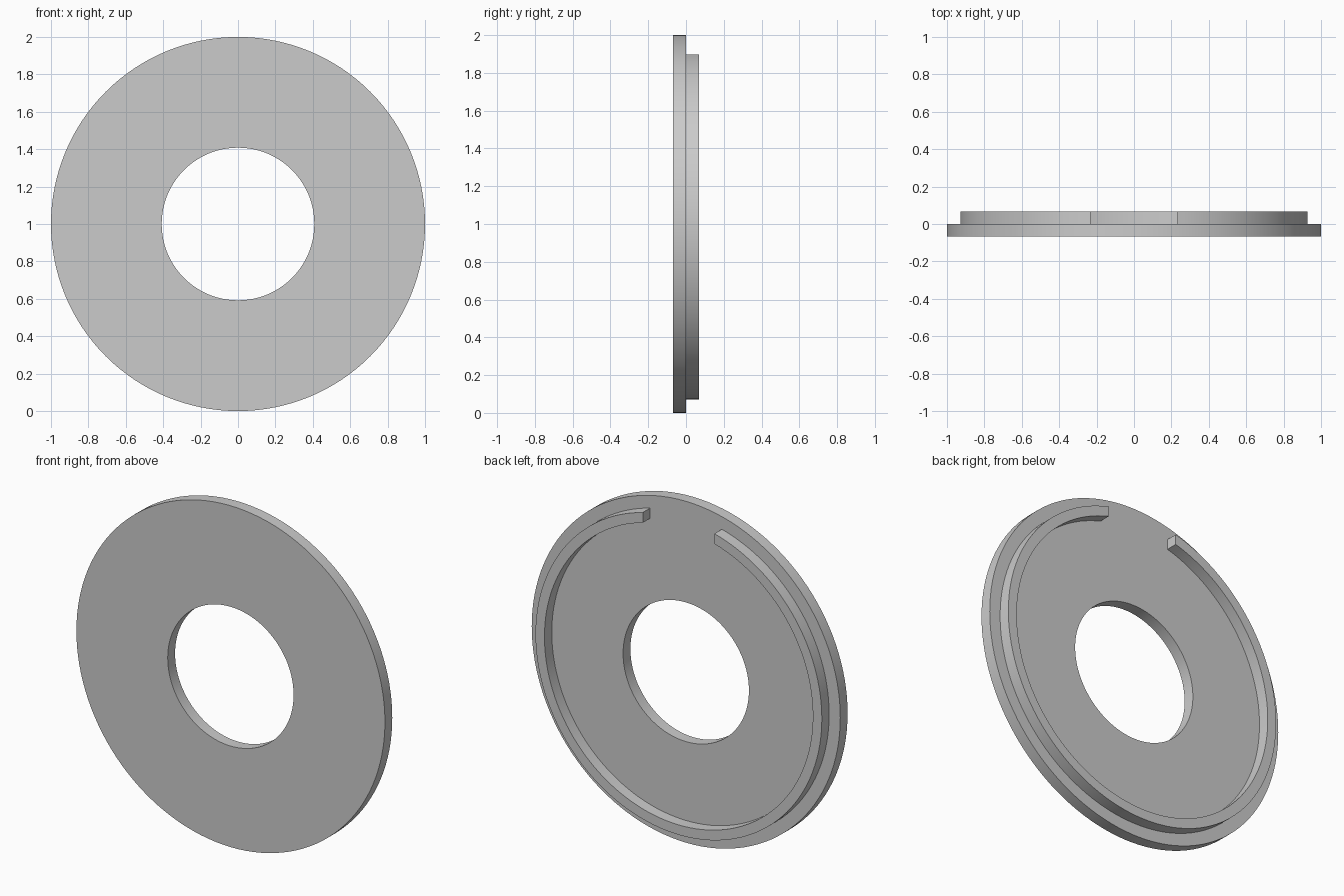
import bpy
import bmesh
import math

cube = bpy.data.objects.get("Cube")
if cube:
    bpy.data.objects.remove(cube, do_unlink=True)

# Single plain grey
grey = bpy.data.materials.new("plain grey")
grey.use_nodes = True
colour = (0.6, 0.6, 0.6, 1.0)
grey.diffuse_color = colour
grey.node_tree.nodes["Principled BSDF"].inputs["Base Color"].default_value = colour

CENTRE_Z = 1.0
STEPS = 128


def swept_ring(name, inner, outer, y0, y1, gap_half=0.0):
    """Rectangular section swept around the y axis; an opening at the top has upright ends."""
    closed = gap_half == 0
    count = STEPS if closed else STEPS + 1
    bm = bmesh.new()
    sections = []
    for i in range(count):
        t = i / STEPS
        section = []
        for r, y in ((inner, y0), (outer, y0), (outer, y1), (inner, y1)):
            start = math.asin(gap_half / r)
            a = start + t * (2 * math.pi - 2 * start)
            section.append(bm.verts.new((r * math.sin(a), y, CENTRE_Z + r * math.cos(a))))
        sections.append(section)
    for i in range(STEPS):
        a, b = sections[i], sections[(i + 1) % count]
        for k in range(4):
            n = (k + 1) % 4
            bm.faces.new((a[k], a[n], b[n], b[k]))
    if not closed:
        bm.faces.new(sections[0])
        bm.faces.new(sections[-1])
    bmesh.ops.recalc_face_normals(bm, faces=bm.faces)
    mesh = bpy.data.meshes.new(name)
    bm.to_mesh(mesh)
    bm.free()
    mesh.materials.append(grey)
    obj = bpy.data.objects.new(name, mesh)
    bpy.context.collection.objects.link(obj)
    bpy.ops.object.select_all(action="DESELECT")
    obj.select_set(True)
    bpy.context.view_layer.objects.active = obj
    bpy.ops.object.shade_smooth_by_angle(angle=math.radians(30))
    return obj


# Flat disc with a round hole
swept_ring("disc_plate", 0.408, 1.0, -0.068, 0.0)

# Raised rim on the back, open at the top
swept_ring("back_rim", 0.87, 0.928, 0.0, 0.068, gap_half=0.232)
